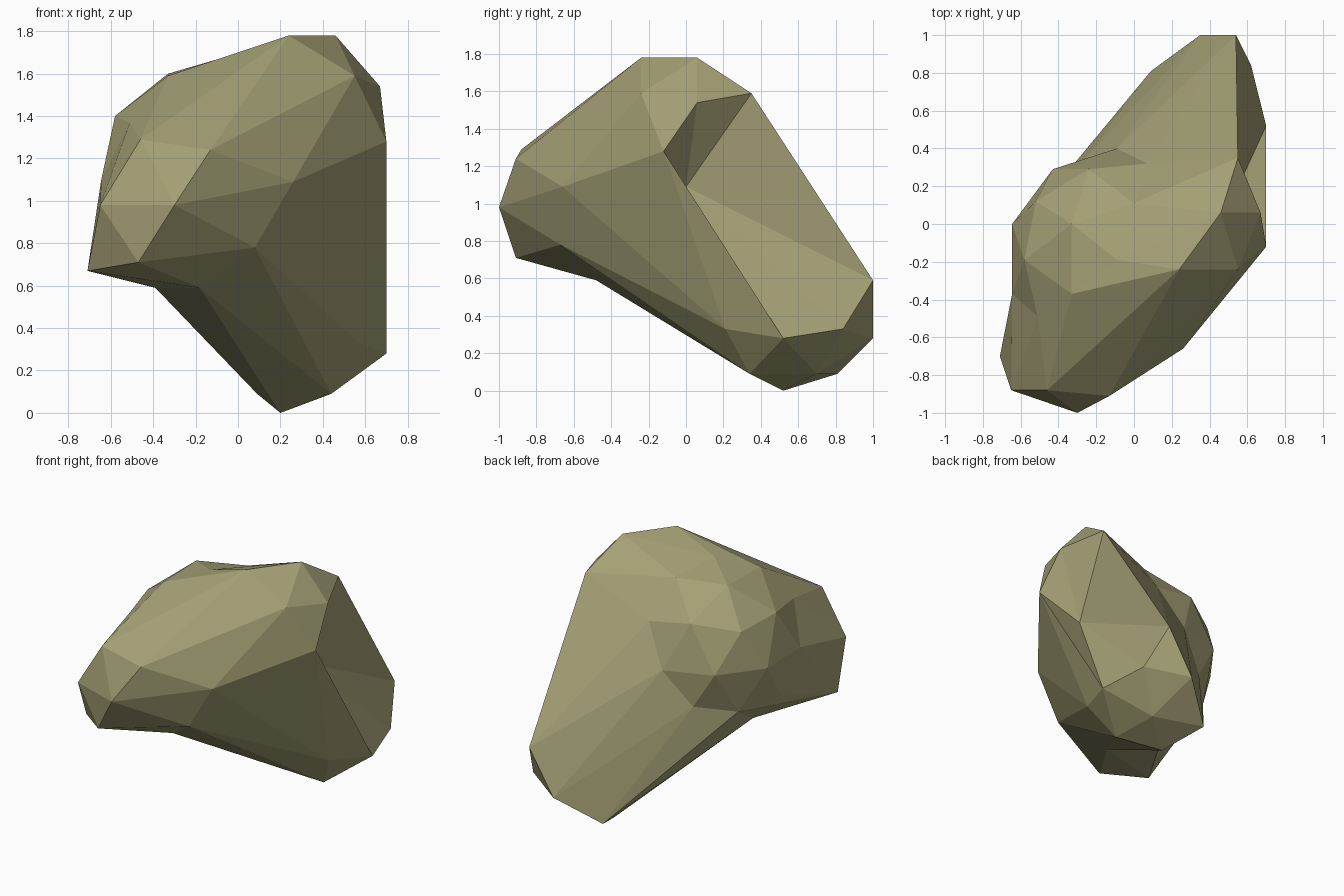
import bpy
import bmesh
from mathutils import Vector

# Remove the default cube only
default_cube = bpy.data.objects.get("Cube")
if default_cube:
    bpy.data.objects.remove(default_cube, do_unlink=True)

# One flat stone colour
stone = bpy.data.materials.new("olive_stone")
stone.use_nodes = True
stone_colour = (.37, .35, .178, 1)
stone.diffuse_color = stone_colour
shader = stone.node_tree.nodes["Principled BSDF"]
shader.inputs["Base Color"].default_value = stone_colour
shader.inputs["Roughness"].default_value = 1


def add_hull(mesh, corners):
    """Wrap the corners in a convex shell and drop the corners left inside."""
    vertices = [mesh.verts.new(corner) for corner in corners]
    bmesh.ops.convex_hull(mesh, input=vertices)
    loose = [vertex for vertex in mesh.verts if not vertex.link_faces]
    bmesh.ops.delete(mesh, geom=loose, context="VERTS")


def carve_notch(mesh, rim, depth_point):
    """Replace the faces spanning the rim with a hollow down to one point."""
    def on_rim(vertex):
        return any((vertex.co - Vector(corner)).length < .001 for corner in rim)

    spanning = [face for face in mesh.faces if all(on_rim(v) for v in face.verts)]
    bmesh.ops.delete(mesh, geom=spanning, context="FACES")
    open_edges = [edge for edge in mesh.edges if edge.is_boundary]
    if open_edges:
        centre = mesh.verts.new(depth_point)
        for edge in open_edges:
            mesh.faces.new((edge.verts[0], edge.verts[1], centre))


def finish_object(mesh, name):
    """Turn the shell into a flat-shaded stone object."""
    bmesh.ops.recalc_face_normals(mesh, faces=mesh.faces[:])
    data = bpy.data.meshes.new(name)
    mesh.to_mesh(data)
    mesh.free()
    data.materials.append(stone)
    data.shade_flat()
    rock = bpy.data.objects.new(name, data)
    bpy.context.collection.objects.link(rock)
    return rock


# Rim of the hollow on the steep side
notch_rim = [
    (.7, -.12, 1.28), (.67, .06, 1.54), (.55, .35, 1.59),
    (.54, 1, .59), (.62, .84, .33), (.7, .52, .28),
]

# Crown of the boulder
crown = [
    (.46, .06, 1.78), (.24, -.24, 1.78), (.55, -.24, 1.59),
]

# Overhanging nose
nose = [
    (-.3, -1, .98), (-.65, -.88, .98), (-.46, -.88, 1.29),
    (-.47, -.91, .71), (-.71, -.7, .67),
]

# Front wall and the crease beneath it, shared by nose and main boulder
front_wall = [(-.13, -.91, 1.24), (.26, -.66, 1.09), (.08, -.67, .78)]
crease = [(-.18, -.48, .59), (-.39, -.2, .59)]

# Foot of the boulder
foot = [
    (.2, .52, 0), (.44, .34, .09), (.57, .21, .33), (.43, .7, .09),
    (.09, .81, .09), (.35, 1, .28),
]

# Seams where the bulge meets the main boulder and the nose
boulder_seam = [
    (-.33, -.37, 1.59), (-.09, -.19, 1.67), (0, .11, 1.61),
    (.07, .32, 1.36), (-.09, .4, 1.08), (-.28, .32, .84),
    (-.49, .11, .78),
]
nose_seam = [(-.6, -.22, .8), (-.645, -.37, 1.1), (-.51, -.49, 1.37)]

# Rounded outer corners of the bulge
bulge = [
    (-.33, 0, 1.6), (-.24, .29, 1.41), (-.52, .12, 1.36),
    (-.58, -.19, 1.4), (-.43, .29, 1.09), (-.645, 0, 1.09),
]

# Main boulder with its hollow
boulder_mesh = bmesh.new()
add_hull(boulder_mesh, notch_rim + crown + front_wall + crease + foot + boulder_seam)
carve_notch(boulder_mesh, notch_rim, (.46, 0, 1.09))
finish_object(boulder_mesh, "main_boulder")

# Nose overhanging the front
nose_mesh = bmesh.new()
add_hull(nose_mesh, nose + crown + front_wall + crease + boulder_seam + nose_seam)
finish_object(nose_mesh, "overhanging_nose")

# Rounded bulge on the side
bulge_mesh = bmesh.new()
add_hull(bulge_mesh, boulder_seam + nose_seam + bulge)
finish_object(bulge_mesh, "side_bulge")
